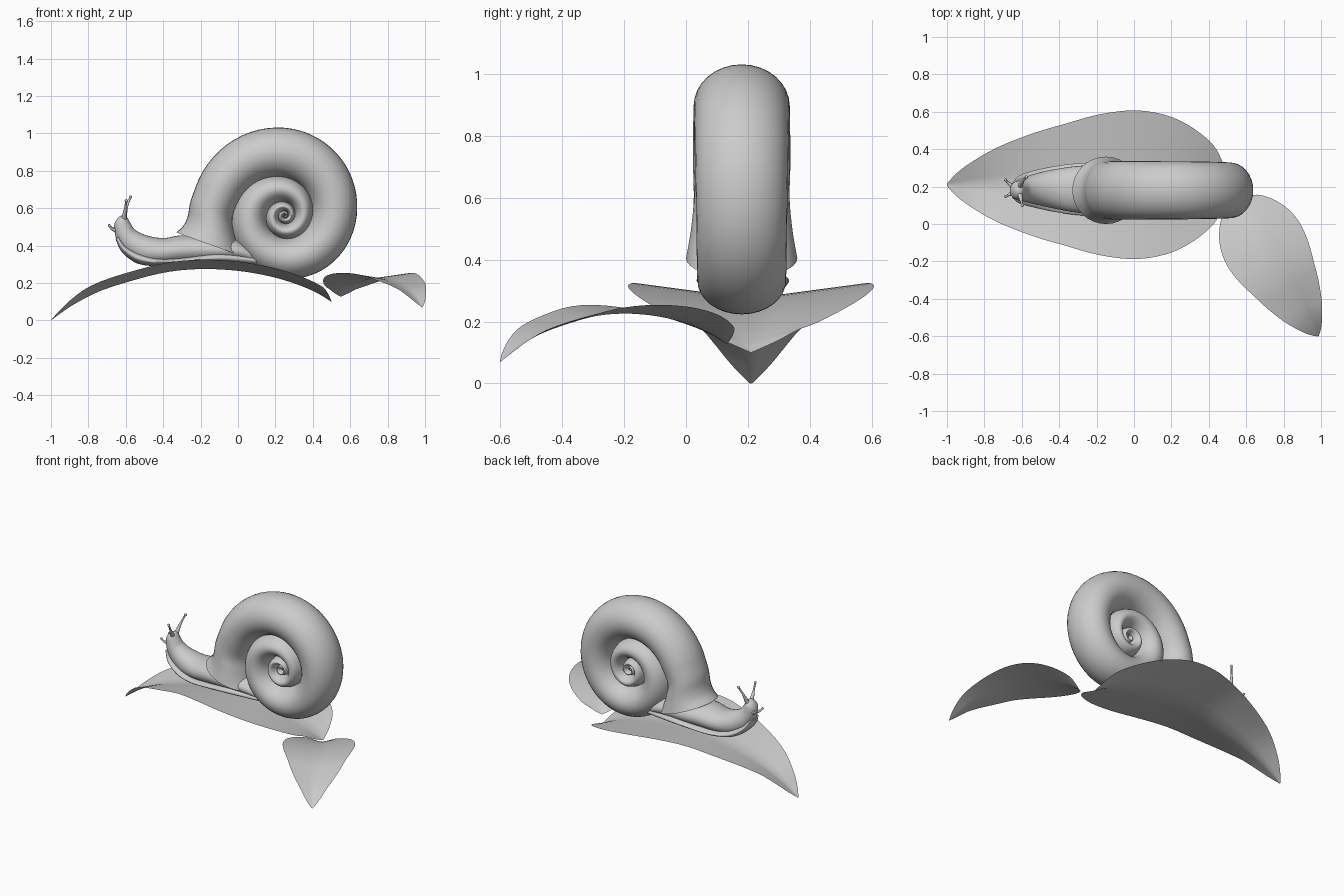
import bpy, bmesh, math
from math import sin, cos, pi, radians

if "Cube" in bpy.data.objects:
    bpy.data.objects.remove(bpy.data.objects["Cube"])


def spline(pts, n):
    """Catmull-Rom interpolation of tuples, n steps per span."""
    p = [pts[0]] + list(pts) + [pts[-1]]
    out = []
    for i in range(1, len(p) - 2):
        for k in range(n):
            t = k / n
            out.append(tuple(
                0.5 * (2 * b + (c - a) * t + (2 * a - 5 * b + 4 * c - d) * t * t
                       + (3 * b - a - 3 * c + d) * t ** 3)
                for a, b, c, d in zip(p[i - 1], p[i], p[i + 1], p[i + 2])))
    return out + [tuple(pts[-1])]


def finish(name, bm, smooth=50):
    me = bpy.data.meshes.new(name)
    bm.to_mesh(me)
    bm.free()
    ob = bpy.data.objects.new(name, me)
    bpy.context.collection.objects.link(ob)
    bpy.ops.object.select_all(action='DESELECT')
    ob.select_set(True)
    bpy.context.view_layer.objects.active = ob
    bpy.ops.object.shade_smooth_by_angle(angle=radians(smooth))
    return ob


def loft(name, stations, seg=32):
    """Oval rings; each station is outer x,z, inner x,z, centre y, half width."""
    bm = bmesh.new()
    rings = []
    for x1, z1, x2, z2, y, hw in stations:
        ring = []
        for j in range(seg):
            a = 2 * pi * j / seg
            f = cos(a) / 2
            ring.append(bm.verts.new(((x1 + x2) / 2 + f * (x1 - x2), y + hw * sin(a),
                                      (z1 + z2) / 2 + f * (z1 - z2))))
        rings.append(ring)
    for r, q in zip(rings, rings[1:]):
        for j in range(seg):
            k = (j + 1) % seg
            bm.faces.new((r[j], r[k], q[k], q[j]))
    bm.faces.new(rings[0])
    bm.faces.new(rings[-1][::-1])
    bmesh.ops.recalc_face_normals(bm, faces=bm.faces)
    return finish(name, bm)


# Leaves: distance from tip, half width, midrib height
LEAF = [(0, .005, 0), (.05, .06, .037), (.13, .12, .09), (.27, .2, .16), (.46, .275, .22),
        (.63, .325, .26), (.81, .375, .275), (1.0, .398, .265), (1.16, .375, .238),
        (1.28, .325, .205), (1.38, .255, .167), (1.44, .19, .137), (1.48, .1, .112), (1.5, .005, .1)]


def leaf(name, tip, angle, s):
    bm = bmesh.new()
    rows = []
    for d, w, z in spline(LEAF, 3):
        row = []
        for j in range(-4, 5):
            v = j / 4
            lx, ly = d * s, v * w * s
            lift = 0.05 * abs(v) * min(1, w / 0.15)
            row.append(bm.verts.new((tip[0] + lx * cos(angle) - ly * sin(angle),
                                     tip[1] + lx * sin(angle) + ly * cos(angle),
                                     tip[2] + (z + lift) * s)))
        rows.append(row)
    for r, q in zip(rows, rows[1:]):
        for j in range(8):
            bm.faces.new((r[j], q[j], q[j + 1], r[j + 1]))
    finish(name, bm)


leaf("large_leaf", (-1, .21, 0), 0, 1)
leaf("small_leaf", (.985, -.6, .07), radians(120.8), .567)

# Shell: outer radius at every quarter turn, from the centre to the top of the last whorl
CX, CZ, CY = .25, .56, .18
RADII = [.004, .008, .013, .019, .026, .034, .044, .056, .075, .1, .125, .15,
         .21, .28, .335, .385, .47, .505]
N = 16
R = [r[0] for r in spline([(r,) for r in RADII], N)]
last = len(RADII) - 2
stations = []
for i in range(last * N + 13):
    th = (i / N - last + 1) * pi / 2
    ro = R[i]
    ri = R[i - 4 * N] * .95 if i >= 4 * N else 0
    stations.append((CX + ro * cos(th), CZ + ro * sin(th), CX + ri * cos(th), CZ + ri * sin(th),
                     CY, .155 * (ro / .47) ** .25))
# Flared mouth
stations += spline([stations[-1], (-.253, .64, -.03, .55, CY, .155),
                    (-.268, .56, -.015, .45, CY, .163),
                    (-.29, .51, .005, .385, CY, .172),
                    (-.33, .47, .03, .34, CY, .18)], 6)[1:]
loft("shell", stations)

# Body, from under the shell to the raised head
loft("body", spline([(.12, .36, .12, .28, .18, .08), (0, .43, .02, .31, .18, .125),
                     (-.15, .45, -.15, .305, .183, .135), (-.3, .455, -.3, .30, .185, .125),
                     (-.4, .44, -.42, .295, .187, .108), (-.49, .455, -.52, .305, .188, .088),
                     (-.55, .485, -.60, .355, .185, .068), (-.575, .52, -.645, .42, .18, .055),
                     (-.595, .555, -.66, .475, .18, .048), (-.615, .562, -.663, .505, .18, .036),
                     (-.637, .555, -.658, .525, .18, .015)], 5))

# Foot fringe along the lower edge
loft("foot", spline([(.1, .35, .1, .29, .18, .1), (-.1, .37, -.1, .30, .183, .148),
                     (-.3, .34, -.3, .295, .186, .138), (-.42, .335, -.43, .29, .187, .122),
                     (-.52, .36, -.54, .305, .187, .1), (-.6, .40, -.62, .365, .185, .076),
                     (-.635, .45, -.655, .435, .18, .045)], 5))


# Tentacles with rounded tips
def tentacle(name, pts, r0, r1, tip):
    cu = bpy.data.curves.new(name, 'CURVE')
    cu.dimensions = '3D'
    cu.bevel_depth = 1
    cu.bevel_resolution = 3
    cu.use_fill_caps = True
    path = spline(pts, 5)
    sp = cu.splines.new('POLY')
    sp.points.add(len(path) - 1)
    for i, p in enumerate(path):
        sp.points[i].co = (*p, 1)
        sp.points[i].radius = r0 + (r1 - r0) * min(1, 1.6 * i / (len(path) - 1))
    ob = bpy.data.objects.new(name, cu)
    bpy.context.collection.objects.link(ob)
    bpy.ops.object.select_all(action='DESELECT')
    ob.select_set(True)
    bpy.context.view_layer.objects.active = ob
    bpy.ops.object.convert(target='MESH')
    bpy.ops.object.shade_smooth_by_angle(angle=radians(50))
    bpy.ops.mesh.primitive_uv_sphere_add(segments=12, ring_count=8, radius=tip, location=pts[-1])
    bpy.context.object.name = name + "_tip"
    bpy.ops.object.shade_smooth()


tentacle("eye_stalk_left", [(-.61, .2, .54), (-.597, .225, .6), (-.575, .25, .66)], .016, .006, .009)
tentacle("eye_stalk_right", [(-.61, .16, .54), (-.604, .13, .59), (-.597, .1, .64)], .016, .006, .009)
tentacle("feeler_left", [(-.65, .2, .49), (-.672, .22, .493), (-.688, .236, .508)], .012, .006, .008)
tentacle("feeler_right", [(-.65, .165, .48), (-.672, .155, .488), (-.686, .148, .505)], .012, .006, .008)
